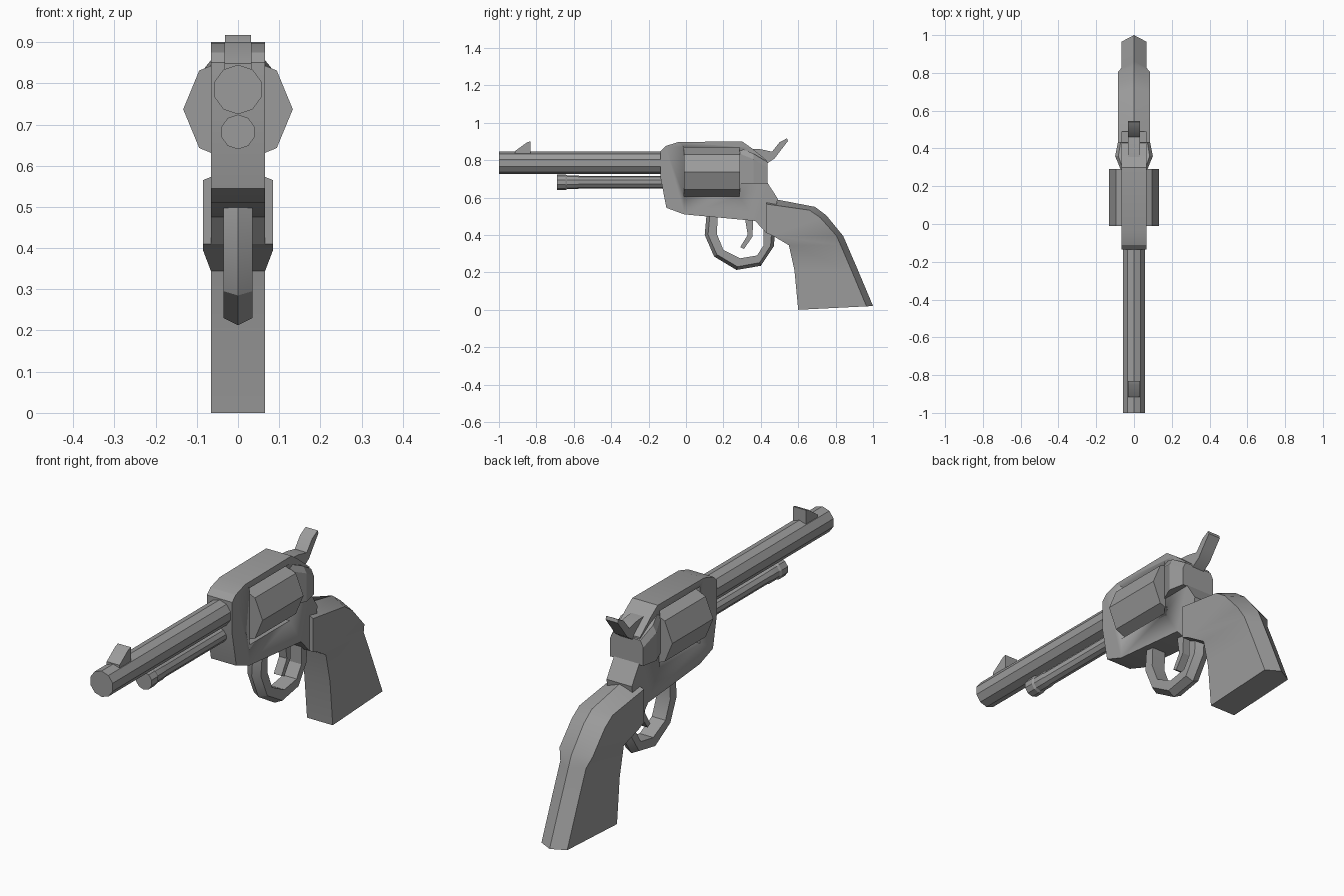
import bpy, bmesh, math
from mathutils import Vector

cube = bpy.data.objects.get("Cube")
if cube:
    bpy.data.objects.remove(cube, do_unlink=True)

STEEL = (0.33, 0.33, 0.33, 1)
steel = bpy.data.materials.new("grey steel")
steel.use_nodes = True
steel.diffuse_color = STEEL
steel.node_tree.nodes["Principled BSDF"].inputs["Base Color"].default_value = STEEL


def finish(name, bm, smooth=25):
    bmesh.ops.recalc_face_normals(bm, faces=bm.faces[:])
    mesh = bpy.data.meshes.new(name)
    bm.to_mesh(mesh)
    bm.free()
    mesh.materials.append(steel)
    obj = bpy.data.objects.new(name, mesh)
    bpy.context.collection.objects.link(obj)
    bpy.ops.object.select_all(action="DESELECT")
    obj.select_set(True)
    bpy.context.view_layer.objects.active = obj
    bpy.ops.object.shade_smooth_by_angle(angle=math.radians(smooth))
    return obj


def loft(name, rings, smooth=25):
    """Skin a row of equal rings and cap both ends."""
    bm = bmesh.new()
    loops = [[bm.verts.new(p) for p in ring] for ring in rings]
    for a, b in zip(loops, loops[1:]):
        for i in range(len(a)):
            j = (i + 1) % len(a)
            bm.faces.new((a[i], a[j], b[j], b[i]))
    bm.faces.new(loops[0])
    bm.faces.new(loops[-1])
    return finish(name, bm, smooth)


def plate(name, profile, half):
    """Extrude a side outline (y, z) evenly to both sides."""
    return loft(name, [[(x, y, z) for y, z in profile] for x in (-half, half)])


def lathe(name, steps, height, sides):
    """Faceted round part along y from (y, radius) steps."""
    turns = [math.tau * i / sides for i in range(sides)]
    return loft(name, [[(r * math.sin(t), y, height + r * math.cos(t)) for t in turns]
                       for y, r in steps], 20)


def ridged(name, sections, inset):
    """Strip with a flat inner face and a ridge along its outer face."""
    rings = []
    for inner, outer, w in sections:
        a, b = Vector((0, *inner)), Vector((0, *outer))
        shoulder = b + (a - b).normalized() * inset
        side = Vector((w, 0, 0))
        rings.append([a - side, a + side, shoulder + side, b, shoulder - side])
    return loft(name, rings, 30)


# Barrel, ejector rod and cylinder
lathe("barrel", [(-1, 0.06), (-0.1, 0.06)], 0.785, 10)
lathe("ejector_rod", [(-0.69, 0.042), (-0.645, 0.042), (-0.635, 0.037), (-0.58, 0.037),
                      (-0.57, 0.034), (-0.1, 0.034)], 0.682, 10)
lathe("cylinder", [(-0.01, 0.133), (0.29, 0.133)], 0.737, 8)

# Frame with the cylinder window cut through it
frame = plate("frame", [
    (-0.135, 0.85), (-0.11, 0.875), (-0.04, 0.897), (0.3, 0.9), (0.35, 0.865),
    (0.43, 0.8), (0.435, 0.68), (0.49, 0.595), (0.46, 0.42), (0.43, 0.41),
    (0.37, 0.475), (-0.01, 0.51), (-0.105, 0.545), (-0.135, 0.7)], 0.065)
window = plate("window_cutter", [(-0.01, 0.605), (0.285, 0.605),
                                 (0.285, 0.868), (-0.01, 0.868)], 0.2)
window.hide_render = True
cut = frame.modifiers.new("window", "BOOLEAN")
cut.operation = "DIFFERENCE"
cut.solver = "EXACT"
cut.object = window
bpy.context.view_layer.objects.active = frame
bpy.ops.object.modifier_apply(modifier=cut.name)
bpy.data.objects.remove(window, do_unlink=True)

# Recoil shield bulging out behind the cylinder
shield = []
for y, w, top in ((0.287, 0.07, 0.865), (0.36, 0.1, 0.835), (0.435, 0.085, 0.79)):
    shield.append([(-w, y, 0.675), (w, y, 0.675), (w, y, top - 0.03),
                   (w * 0.83, y, top), (-w * 0.83, y, top), (-w, y, top - 0.03)])
loft("recoil_shield", shield)

# Front sight and hammer
plate("front_sight", [(-0.915, 0.835), (-0.915, 0.848), (-0.85, 0.895),
                      (-0.832, 0.9), (-0.832, 0.835)], 0.033)
plate("hammer", [(0.33, 0.78), (0.33, 0.862), (0.4, 0.858), (0.46, 0.845), (0.5, 0.895),
                 (0.54, 0.917), (0.545, 0.902), (0.505, 0.85), (0.475, 0.81),
                 (0.43, 0.78)], 0.031)

# Trigger and its guard
plate("trigger", [(0.315, 0.49), (0.33, 0.4), (0.29, 0.335), (0.31, 0.325),
                  (0.355, 0.39), (0.36, 0.49)], 0.02)
ridged("trigger_guard", [
    ((0.17, 0.51), (0.11, 0.51), 0.035), ((0.165, 0.405), (0.1, 0.4), 0.035),
    ((0.2, 0.32), (0.15, 0.285), 0.035), ((0.29, 0.275), (0.27, 0.213), 0.035),
    ((0.38, 0.29), (0.4, 0.235), 0.035), ((0.415, 0.345), (0.47, 0.34), 0.035),
    ((0.415, 0.43), (0.475, 0.41), 0.035)], 0.018)

# Grip, wide at the top and slimmer below
ridged("grip", [
    ((0.43, 0.41), (0.43, 0.6), 0.085), ((0.44, 0.407), (0.69, 0.55), 0.085),
    ((0.455, 0.4), (0.75, 0.505), 0.085), ((0.465, 0.395), (0.84, 0.395), 0.085),
    ((0.55, 0.345), (0.862, 0.345), 0.066), ((0.58, 0.21), (0.92, 0.21), 0.066),
    ((0.6, 0), (1, 0.02), 0.066)], 0.035)
